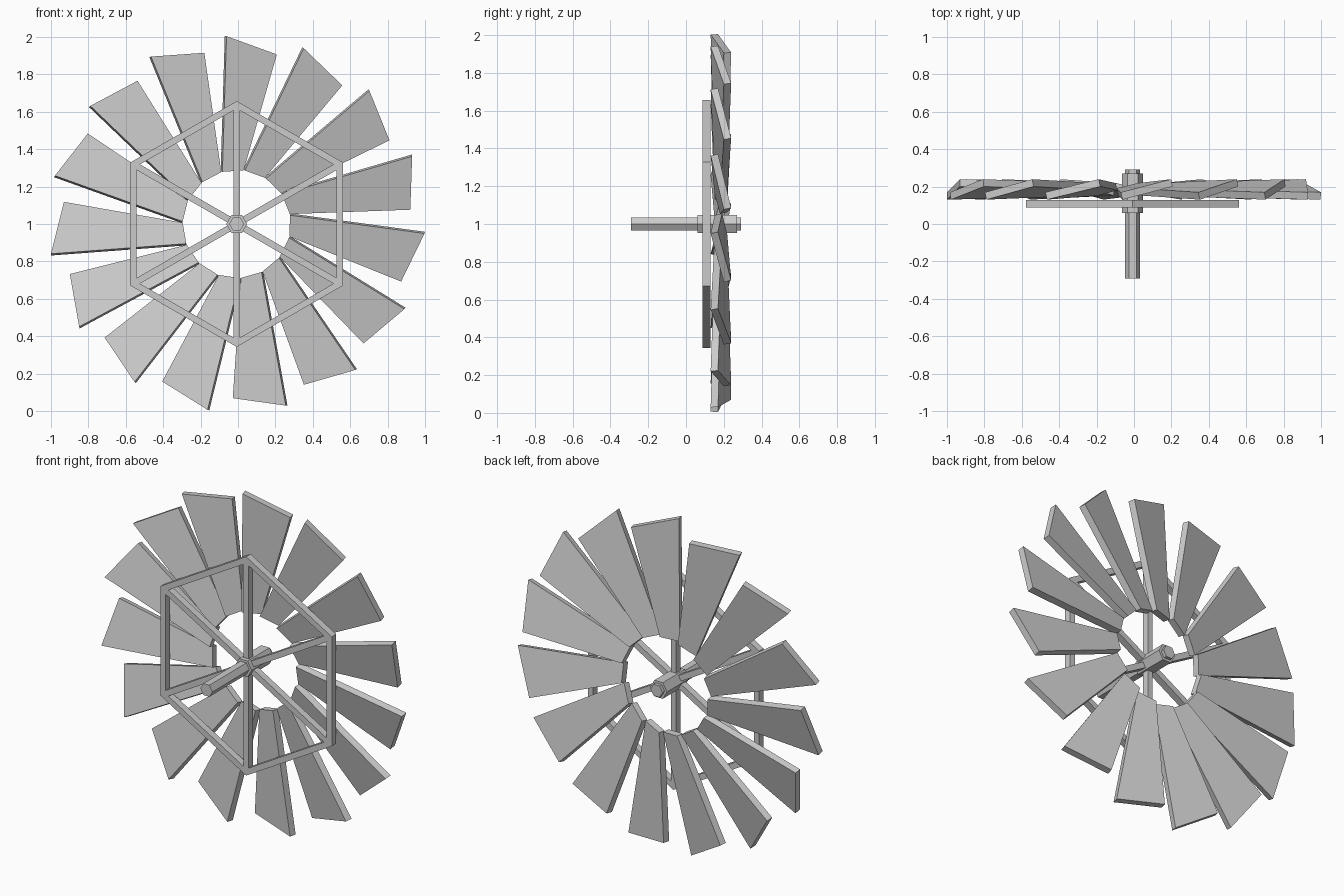
import bpy, bmesh
from math import sin, cos, tan, radians, pi
from mathutils import Vector

if "Cube" in bpy.data.objects:
    bpy.data.objects.remove(bpy.data.objects["Cube"])

CX, CZ = -0.007, 1.0          # wheel centre
BLADES = 15


def make_object(name, verts, faces):
    me = bpy.data.meshes.new(name)
    bm = bmesh.new()
    vs = [bm.verts.new(v) for v in verts]
    for f in faces:
        bm.faces.new([vs[i] for i in f])
    bmesh.ops.recalc_face_normals(bm, faces=bm.faces)
    bm.to_mesh(me)
    bm.free()
    ob = bpy.data.objects.new(name, me)
    bpy.context.collection.objects.link(ob)
    ob.location = (CX, 0, CZ)
    return ob


def ring(n, r, y, start=0.0):
    return [(r * cos(start + 2 * pi * i / n), y, r * sin(start + 2 * pi * i / n)) for i in range(n)]


def join_loops(a, b, n):
    return [(a + i, a + (i + 1) % n, b + (i + 1) % n, b + i) for i in range(n)]


def prism(name, front, back):
    n = len(front)
    faces = [tuple(range(n)), tuple(range(n, 2 * n))] + join_loops(0, n, n)
    return make_object(name, front + back, faces)


# axle and hub, both six sided
prism("axle", ring(6, 0.04, -0.29), ring(6, 0.04, 0.29))
prism("hub", ring(6, 0.056, 0.06), ring(6, 0.056, 0.27))

# hexagonal support frame
Y0, Y1 = 0.087, 0.129
up = pi / 2
loops = ring(6, 0.657, Y0, up) + ring(6, 0.617, Y0, up) + ring(6, 0.617, Y1, up) + ring(6, 0.657, Y1, up)
faces = []
for k in range(4):
    faces += join_loops(6 * k, 6 * ((k + 1) % 4), 6)
make_object("hexagon_frame", loops, faces)

# spokes from hub to frame corners
half = 0.0175
for i in range(6):
    outline = [(0.03, half), (0.622, half), (0.622, -half), (0.03, -half)]
    ob = prism(f"spoke_{i + 1}", [(x, Y0, z) for x, z in outline], [(x, Y1, z) for x, z in outline])
    ob.rotation_euler.y = radians(30 + 60 * i)

# pitched fan blades: (radius, angle) of the corners of the front face
corners = [(1.005, -2.9), (0.931, -19.3), (0.289, -13.4), (0.289, 9.3)]
axis = radians(-14.6)
across = Vector((-sin(axis), 0, cos(axis)))
pitch = radians(14)
front = []
for r, a in corners:
    p = Vector((r * cos(radians(a)), 0, r * sin(radians(a))))
    p.y = 0.165 - tan(pitch) * (p.dot(across) - 0.065)
    front.append(p)
thick = Vector((0, 0.039, 0)) + across * 0.0095
back = [p + thick for p in front]
for i in range(BLADES):
    ob = prism(f"blade_{i + 1}", front, back)
    ob.rotation_euler.y = 2 * pi * i / BLADES
